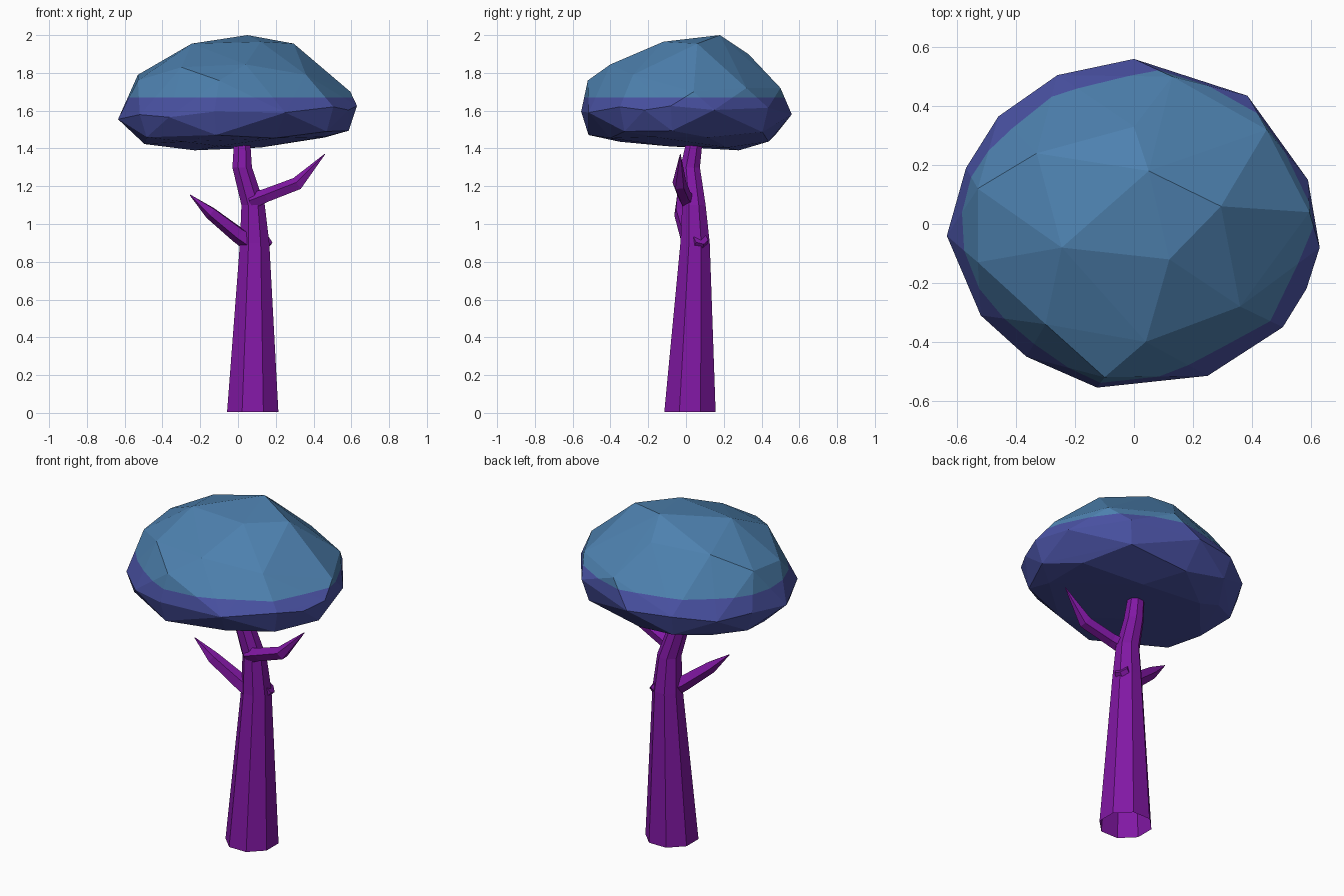
import bpy, bmesh, math
from mathutils import Vector

if "Cube" in bpy.data.objects:
    bpy.data.objects.remove(bpy.data.objects["Cube"])


def material(name, rgb):
    m = bpy.data.materials.new(name)
    m.diffuse_color = (*rgb, 1)
    m.use_nodes = True
    m.node_tree.nodes["Principled BSDF"].inputs["Base Color"].default_value = m.diffuse_color
    return m


purple = material("purple bark", (0.22, 0.009, 0.37))
steel = material("steel blue leaves", (0.075, 0.22, 0.43))
indigo = material("indigo leaves", (0.066, 0.082, 0.36))


def finish(bm, name, mats):
    me = bpy.data.meshes.new(name)
    bm.to_mesh(me)
    bm.free()
    for m in mats:
        me.materials.append(m)
    ob = bpy.data.objects.new(name, me)
    bpy.context.collection.objects.link(ob)
    return ob


def limb(name, stations, sides, level=False):
    """Faceted tube, open at its base, through (x, y, z, radius) stations."""
    bm = bmesh.new()
    up = Vector((0, 0, 1))
    pts = [Vector(s[:3]) for s in stations]
    rings = []
    for i, s in enumerate(stations):
        d = pts[min(i + 1, len(pts) - 1)] - pts[max(i - 1, 0)]
        q = up.rotation_difference(up if level else d)
        ring = []
        for k in range(sides):
            a = 2 * math.pi * (k + 0.5) / sides
            ring.append(bm.verts.new(pts[i] + q @ Vector((s[3] * math.cos(a), s[3] * math.sin(a), 0))))
        rings.append(ring)
    for a, b in zip(rings, rings[1:]):
        for k in range(sides):
            j = (k + 1) % sides
            bm.faces.new((a[k], a[j], b[j], b[k]))
    bm.faces.new(rings[-1])
    return finish(bm, name, [purple])


# Tapered trunk, bending near the top
limb("trunk", [(0.078, 0.021, 0.005, 0.147), (0.088, 0.048, 0.9, 0.084),
               (0.08, 0.042, 1.1, 0.067), (0.022, 0.022, 1.3, 0.056),
               (0.022, 0.045, 1.44, 0.046)], 8, level=True)

# Bent pointed branches and a short knot
limb("right_branch", [(0.07, 0.01, 1.12, 0.045), (0.15, -0.01, 1.15, 0.038),
                      (0.315, -0.035, 1.212, 0.038), (0.46, -0.03, 1.37, 0.002)], 5)
limb("left_branch", [(0.08, 0.03, 0.895, 0.055), (0.0, 0.01, 0.945, 0.045),
                     (-0.145, -0.03, 1.06, 0.035), (-0.255, -0.045, 1.155, 0.002)], 5)
limb("trunk_knot", [(0.09, 0.055, 0.87, 0.055), (0.155, 0.078, 0.925, 0.042)], 6)

# Faceted canopy: hull of crown points, widest outline and lower points
crown = [(0.05, 0.18, 2.0), (-0.245, -0.08, 1.955), (0.12, -0.12, 1.965),
         (0.295, 0.06, 1.955), (-0.33, 0.24, 1.88), (0.0, 0.33, 1.9),
         (0.04, -0.40, 1.845), (-0.53, 0.12, 1.79), (0.13, 0.5, 1.72),
         (0.45, 0.32, 1.72), (0.595, 0.04, 1.70), (0.36, -0.28, 1.79),
         (-0.3, -0.34, 1.83), (-0.1, -0.52, 1.76), (-0.53, -0.13, 1.76)]
outline = [(0, 0.56), (0.385, 0.435), (0.59, 0.15), (0.63, -0.08), (0.585, -0.22),
           (0.505, -0.35), (0.25, -0.515), (-0.125, -0.555), (-0.365, -0.45),
           (-0.52, -0.31), (-0.635, -0.04), (-0.57, 0.19), (-0.46, 0.365), (-0.26, 0.505)]
underside = [(-0.23, 0.28, 1.39), (0.12, 0.22, 1.405), (-0.1, -0.1, 1.412)]
bm = bmesh.new()
for p in crown + underside:
    bm.verts.new(p)
for i, (x, y) in enumerate(outline):
    bm.verts.new((x, y, 1.58 + 0.04 * x + (0.02 if i % 2 else 0)))
    if i % 2:
        bm.verts.new((x * 0.93, y * 0.93, 1.475 + 0.03 * x))
    else:
        bm.verts.new((x * 0.78, y * 0.78, 1.442 + 0.03 * x - 0.01 * y))
bmesh.ops.convex_hull(bm, input=bm.verts)
bmesh.ops.delete(bm, geom=[v for v in bm.verts if not v.link_faces], context='VERTS')
bmesh.ops.recalc_face_normals(bm, faces=bm.faces)

# Level cut where the leaf colour changes
bmesh.ops.bisect_plane(bm, geom=bm.verts[:] + bm.edges[:] + bm.faces[:],
                       plane_co=(0, 0, 1.67), plane_no=(0, 0, 1))
for f in bm.faces:
    f.material_index = 0 if f.calc_center_median().z > 1.67 else 1
finish(bm, "canopy", [steel, indigo])
